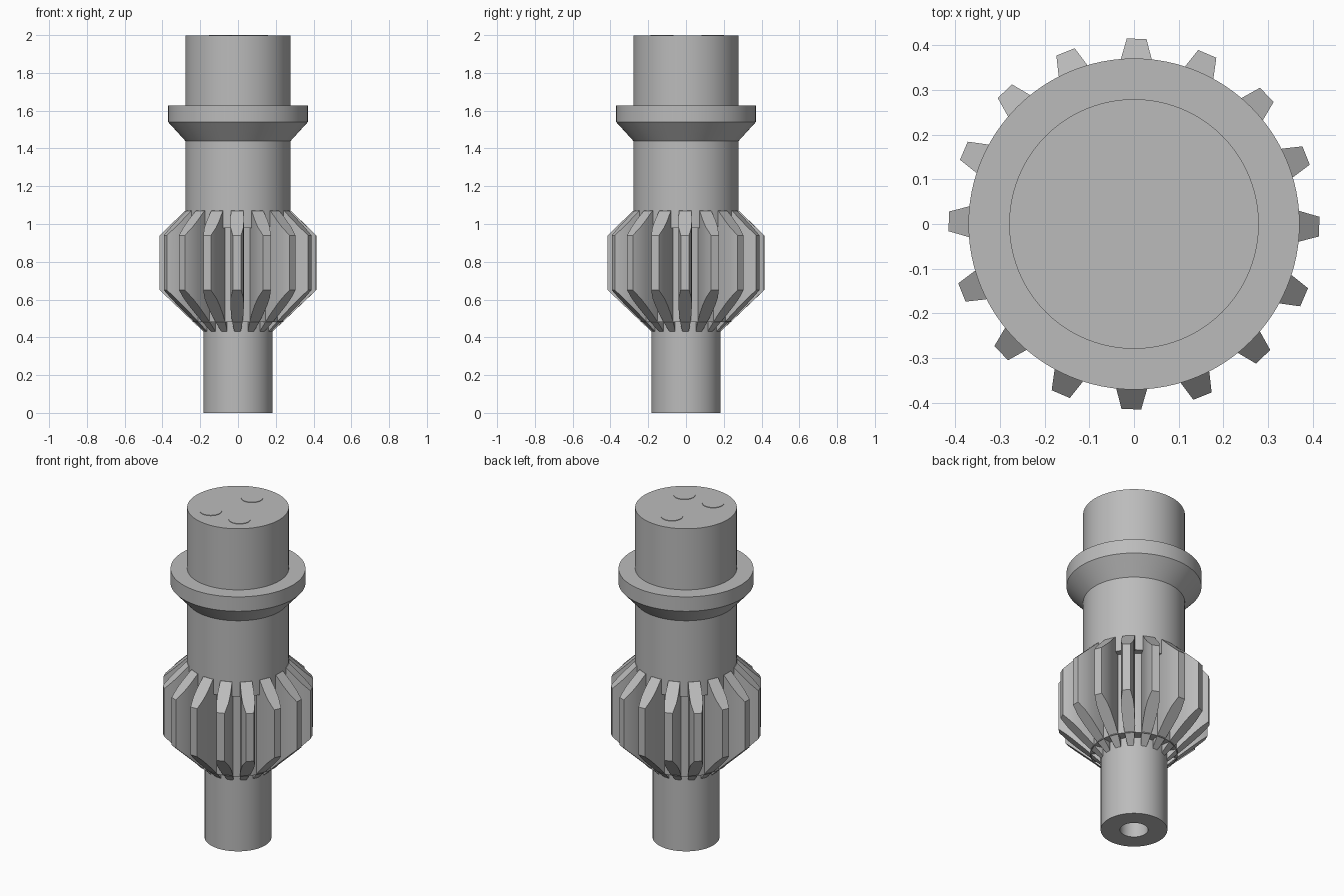
import bpy, bmesh, math
from mathutils import Matrix

if "Cube" in bpy.data.objects:
    bpy.data.objects.remove(bpy.data.objects["Cube"])

steel = bpy.data.materials.new("steel_grey")
steel.diffuse_color = (0.5, 0.5, 0.5, 1)
steel.use_nodes = True
steel.node_tree.nodes["Principled BSDF"].inputs["Base Color"].default_value = steel.diffuse_color


def finish(bm, name):
    bmesh.ops.recalc_face_normals(bm, faces=bm.faces)
    me = bpy.data.meshes.new(name)
    bm.to_mesh(me)
    bm.free()
    me.materials.append(steel)
    ob = bpy.data.objects.new(name, me)
    bpy.context.collection.objects.link(ob)
    bpy.ops.object.select_all(action='DESELECT')
    ob.select_set(True)
    bpy.context.view_layer.objects.active = ob
    bpy.ops.object.shade_smooth_by_angle(angle=math.radians(30))
    return ob


def lathe(name, profile, n=96):
    """Revolve (radius, height) points about z."""
    bm = bmesh.new()
    vs = [bm.verts.new((r, 0, z)) for r, z in profile]
    es = [bm.edges.new(p) for p in zip(vs, vs[1:])]
    bmesh.ops.spin(bm, geom=vs + es, cent=(0, 0, 0), axis=(0, 0, 1),
                   angle=math.tau, steps=n, use_duplicate=False)
    bmesh.ops.remove_doubles(bm, verts=bm.verts, dist=1e-5)
    return finish(bm, name)


# Stepped shaft with flared collar, gear core and a blind bore in the foot
lathe("shaft", [(0, 0.3), (0.077, 0.3), (0.077, 0), (0.183, 0), (0.183, 0.48),
                (0.24, 0.48), (0.24, 0.98), (0.279, 0.98), (0.279, 1.44),
                (0.37, 1.54), (0.37, 1.627), (0.279, 1.627),
                (0.279, 1.997), (0, 1.997)])

# Ring of bevel-ended teeth: (radius, half width) stations
stations = [(0.165, 0.006), (0.18, 0.015), (0.2, 0.021), (0.24, 0.028),
            (0.28, 0.033), (0.33, 0.036), (0.37, 0.034), (0.414, 0.022)]
bm = bmesh.new()
for k in range(16):
    turn = Matrix.Rotation(math.tau * k / 16 - math.radians(0.8), 3, 'Z')
    rings = []
    for r, w in stations:
        low = 0.65 - (0.414 - r) * 0.95
        top = min(0.94 + (0.414 - r) * 0.97, 1.075)
        rings.append([bm.verts.new(turn @ bm_co) for bm_co in
                      (Matrix(((r, -w, low), (r, w, low), (r, w, top), (r, -w, top))))])
    for a, b in zip(rings, rings[1:]):
        for i in range(4):
            j = (i + 1) % 4
            bm.faces.new((a[i], a[j], b[j], b[i]))
    bm.faces.new(rings[0])
    bm.faces.new(rings[-1])
finish(bm, "gear_teeth")

# Three thin round pads on the top face
for i, (x, y) in enumerate([(-0.093, -0.127), (0.098, -0.125), (-0.005, 0.142)]):
    bm = bmesh.new()
    bmesh.ops.create_cone(bm, cap_ends=True, segments=32, radius1=0.06,
                          radius2=0.06, depth=0.006,
                          matrix=Matrix.Translation((x, y, 1.997)))
    finish(bm, f"top_pad_{i + 1}")
